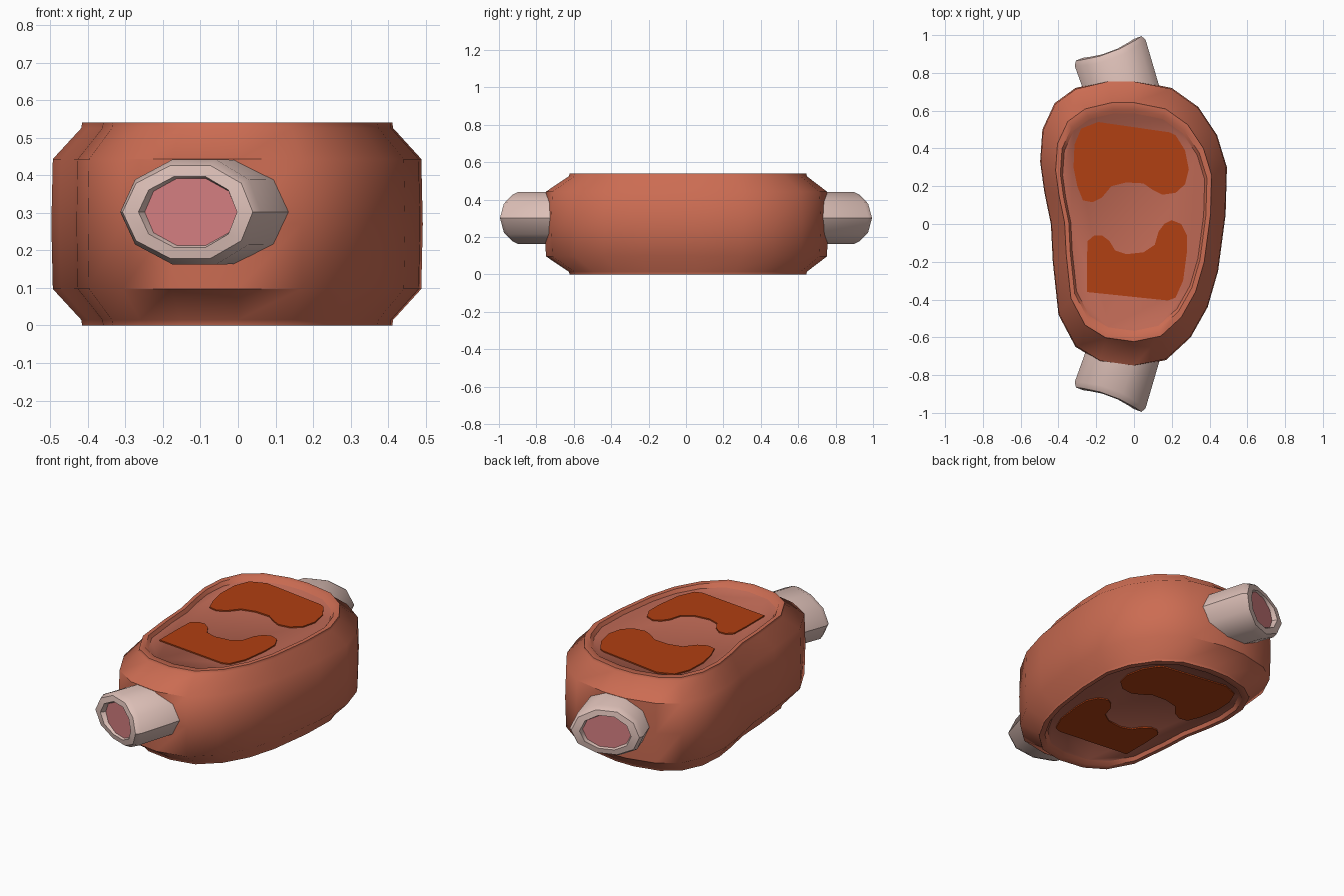
import bpy, bmesh, math
from mathutils import Vector

if "Cube" in bpy.data.objects:
    bpy.data.objects.remove(bpy.data.objects["Cube"])


def material(name, rgb):
    m = bpy.data.materials.new(name)
    m.diffuse_color = (*rgb, 1)
    m.use_nodes = True
    m.node_tree.nodes["Principled BSDF"].inputs["Base Color"].default_value = m.diffuse_color
    return m


CRUST = material("roasted crust", (0.60, 0.15, 0.085))
FLESH = material("cut flesh", (0.51, 0.14, 0.09))
DARK = material("dark meat", (0.44, 0.05, 0.006))
BONE = material("pale bone", (0.73, 0.53, 0.48))
MARROW = material("pink marrow", (0.66, 0.21, 0.22))


def loft(name, rings, mats, rule, angle=50):
    """Skin a list of equal-length rings, cap both ends; rule(band) gives the material slot."""
    bm = bmesh.new()
    loops = [[bm.verts.new(p) for p in r] for r in rings]
    n = len(loops[0])
    for b, (r0, r1) in enumerate(zip(loops, loops[1:])):
        for i in range(n):
            j = (i + 1) % n
            bm.faces.new((r0[i], r0[j], r1[j], r1[i])).material_index = rule(b)
    bm.faces.new(loops[0]).material_index = rule(-1)
    bm.faces.new(loops[-1]).material_index = rule(len(rings) - 1)
    bmesh.ops.recalc_face_normals(bm, faces=bm.faces)
    me = bpy.data.meshes.new(name)
    bm.to_mesh(me)
    bm.free()
    for m in mats:
        me.materials.append(m)
    ob = bpy.data.objects.new(name, me)
    bpy.context.collection.objects.link(ob)
    bpy.ops.object.select_all(action='DESELECT')
    ob.select_set(True)
    bpy.context.view_layer.objects.active = ob
    bpy.ops.object.shade_smooth_by_angle(angle=math.radians(angle))
    return ob


# Meat body: kidney-shaped slab with bevelled rims and recessed cut faces
outline = [(0, .76), (-.14, .76), (-.31, .72), (-.42, .64), (-.485, .5), (-.497, .33),
           (-.475, .17), (-.44, 0), (-.43, -.2), (-.40, -.48), (-.31, -.65), (-.18, -.73),
           (0, -.755), (.17, -.72), (.30, -.6), (.39, -.44), (.445, -.25), (.485, .05),
           (.492, .3), (.44, .47), (.34, .62), (.2, .72)]
H = 0.54
half = [(.76, .02), (.785, 0), (.835, 0), (.84, .015), (.992, .097)]   # scale, z
profile = half + [(1.0, H / 2)] + [(s, H - z) for s, z in reversed(half)]
body_rings = [[(x * s, y * s + (.008 if s < .9 else 0), z) for x, y in outline]
              for s, z in profile]
last = len(profile) - 1
loft("meat_body", body_rings, [CRUST, FLESH], lambda b: 1 if b in (-1, last) else 0)

# Dark meat patches, thin plates on both cut faces
upper = [(-.19, .54), (-.28, .505), (-.315, .42), (-.32, .3), (-.30, .2), (-.27, .125),
         (-.22, .115), (-.17, .14), (-.12, .2), (-.04, .22), (.05, .215), (.1, .18),
         (.15, .155), (.22, .165), (.27, .21), (.29, .29), (.27, .39), (.22, .47), (.19, .485)]
lower = [(-.25, -.36), (-.25, -.2), (-.245, -.09), (-.21, -.06), (-.17, -.06), (-.13, -.09),
         (-.1, -.14), (-.04, -.16), (.05, -.15), (.11, -.11), (.13, -.04), (.16, 0), (.2, .02),
         (.25, 0), (.28, -.06), (.28, -.15), (.26, -.3), (.22, -.39), (.18, -.405)]
for label, shape in (("back", upper), ("front", lower)):
    for side, z0, z1 in (("top", H - .021, H - .013), ("bottom", .021, .013)):
        loft(f"{label}_patch_{side}", [[(x, y, z) for x, y in shape] for z in (z0, z1)],
             [DARK], lambda b: 0, 30)

# Bone ends: ten-sided stubs with saddle-shaped ends and sunken marrow
AXIS = Vector((-.31, -.95, 0))
ACROSS = Vector((.94, -.35, 0)).normalized()
END = Vector((-.134, -.93, .302))


def bone_ring(rx, rz, back, saddle):
    pts = []
    for i in range(10):
        a = i * math.tau / 10
        p = END + ACROSS * rx * math.cos(a) - AXIS * (back + saddle * math.sin(a) ** 2)
        pts.append(p + Vector((0, 0, rz * math.sin(a))))
    return pts


for label, sy in (("front", 1), ("back", -1)):
    rings = [bone_ring(.19, .145, .36, 0), bone_ring(.2, .147, .025, .035),
             bone_ring(.185, .13, 0, .025), bone_ring(.14, .1, 0, .02),
             bone_ring(.132, .094, .03, 0)]
    rings = [[(p.x, p.y * sy, p.z) for p in r] for r in rings]
    loft(f"{label}_bone", rings, [BONE, MARROW], lambda b: 1 if b == 4 else 0, 45)
